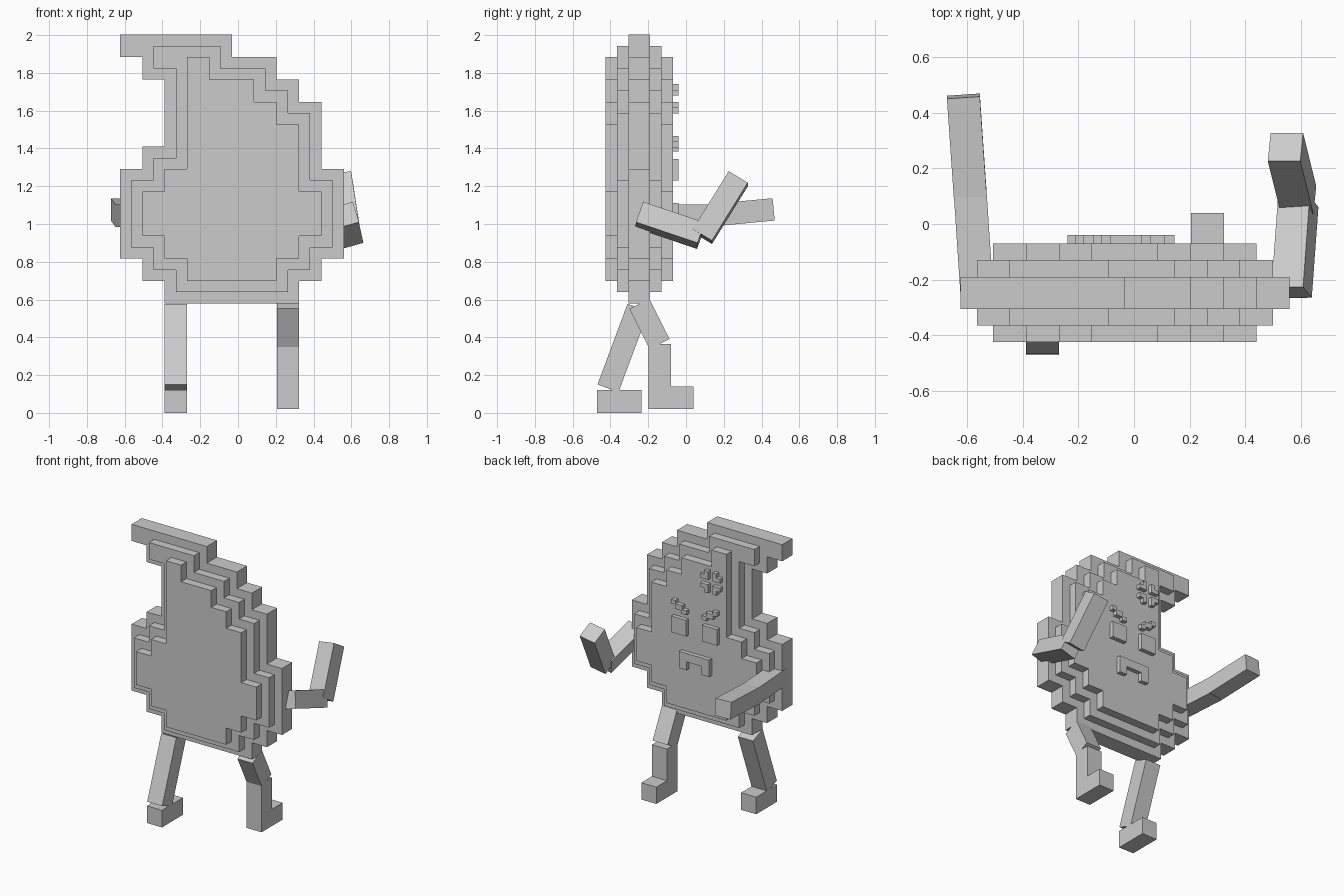
import bpy, bmesh, math
from mathutils import Vector, Matrix

if "Cube" in bpy.data.objects:
    bpy.data.objects.remove(bpy.data.objects["Cube"])

U = 0.1185          # width of one body block
X0, Z0 = -0.625, 0.58
grey = bpy.data.materials.new("plain grey")
grey.diffuse_color = (0.6, 0.6, 0.6, 1)
grey.use_nodes = True
grey.node_tree.nodes["Principled BSDF"].inputs["Base Color"].default_value = grey.diffuse_color


def finish(name, bm):
    bmesh.ops.recalc_face_normals(bm, faces=bm.faces)
    me = bpy.data.meshes.new(name)
    bm.to_mesh(me)
    bm.free()
    me.materials.append(grey)
    ob = bpy.data.objects.new(name, me)
    bpy.context.collection.objects.link(ob)
    return ob


def slab(name, cells, step, x0, z0, y0, y1):
    """Extrude a set of square cells from y0 to y1."""
    bm = bmesh.new()
    for i, k in cells:
        bm.faces.new([bm.verts.new((x0 + (i + a) * step, y0, z0 + (k + b) * step))
                      for a, b in ((0, 0), (1, 0), (1, 1), (0, 1))])
    bmesh.ops.remove_doubles(bm, verts=bm.verts, dist=1e-4)
    res = bmesh.ops.extrude_face_region(bm, geom=bm.faces[:], use_keep_orig=True)
    top = [v for v in res["geom"] if isinstance(v, bmesh.types.BMVert)]
    bmesh.ops.translate(bm, verts=top, vec=(0, y1 - y0, 0))
    bmesh.ops.recalc_face_normals(bm, faces=bm.faces)
    bmesh.ops.dissolve_limit(bm, angle_limit=0.01, verts=bm.verts, edges=bm.edges)
    return finish(name, bm)


def bar(name, p0, p1, side=(1, 0, 0), w=U):
    """Square bar from p0 to p1, with one section axis close to side."""
    p0, p1 = Vector(p0), Vector(p1)
    d = (p1 - p0).normalized()
    r = Vector(side)
    r = (r - d * r.dot(d)).normalized()
    rot = Matrix((r, d, r.cross(d))).transposed().to_4x4()
    m = Matrix.Translation((p0 + p1) / 2) @ rot @ Matrix.Diagonal((w, (p1 - p0).length, w, 1))
    bm = bmesh.new()
    bmesh.ops.create_cube(bm, size=1, matrix=m)
    return finish(name, bm)


def box(name, x, y, z):
    """Box from (min, max) ranges."""
    bm = bmesh.new()
    mid = [(a + b) / 2 for a, b in (x, y, z)]
    size = [b - a for a, b in (x, y, z)]
    bmesh.ops.create_cube(bm, size=1, matrix=Matrix.Translation(mid) @ Matrix.Diagonal((*size, 1)))
    return finish(name, bm)


# body: block rows from the bottom, as (first, last) columns
rows = [(2, 8), (1, 9), (0, 10), (0, 10), (0, 10), (0, 10),
        (1, 9), (2, 9), (2, 9), (2, 8), (1, 7), (0, 5)]
cells = {(i, k) for k in range(24) for i in range(2 * rows[k // 2][0], 2 * rows[k // 2][1])}
for name, y0, y1 in (("body_rim", -0.305, -0.19), ("body_middle", -0.365, -0.13),
                     ("body_core", -0.425, -0.07)):
    slab(name, cells, U / 2, X0, Z0, y0, y1)
    # each thicker layer is half a block smaller all round
    cells = {(i, k) for i, k in cells
             if all((i + a, k + b) in cells for a in (-1, 0, 1) for b in (-1, 0, 1))}

# face, mirrored about the middle of the body
MID, FY = -0.035, (-0.072, -0.04)


def face_box(name, s, a, b, z):
    x = sorted((MID + s * a, MID + s * b))
    box(name, x, FY, z)


for s, side in ((1, "right"), (-1, "left")):
    face_box(side + "_eye", s, 0.063, 0.18, (1.23, 1.345))
    face_box(side + "_brow_inner", s, 0.06, 0.098, (1.383, 1.413))
    face_box(side + "_brow_middle", s, 0.093, 0.15, (1.405, 1.442))
    face_box(side + "_brow_outer", s, 0.145, 0.18, (1.435, 1.465))

# frowning mouth
mouth = [(0, 0), (3, 0)] + [(i, 1) for i in range(4)]
slab("mouth", mouth, 0.06, MID - 0.12, 0.99, *FY)

# angry mark: four L shapes with their corners toward the centre
for sx in (-1, 1):
    for sz in (-1, 1):
        ell = [(0, 0), (1, 0), (0, 1), (1, 1)]
        ell.remove((int(sx > 0), int(sz > 0)))
        slab("angry_mark", ell, 0.03, -0.1625 + sx * 0.0475 - 0.03,
             1.6625 + sz * 0.0475 - 0.03, *FY)

# right leg, bent at the knee
RX, LX = 0.265, -0.329
bar("right_thigh", (RX, -0.247, 0.578), (RX, -0.14, 0.365))
box("right_shin", (RX - U / 2, RX + U / 2), (-0.198, -0.08), (0.08, 0.365))
box("right_foot", (RX - U / 2, RX + U / 2), (-0.198, 0.04), (0.02, 0.14))

# left leg, stretched back
bar("left_leg", (LX, -0.254, 0.557), (LX, -0.413, 0.13))
box("left_foot", (LX - U / 2, LX + U / 2), (-0.471, -0.236), (0, 0.122))

# left arm, reaching forward
bar("left_upper_arm", (-0.566, -0.24, 1.043), (-0.59, 0.12, 1.043))
bar("left_forearm", (-0.589, 0.1, 1.043), (-0.614, 0.46, 1.077))

# right arm, raised at the elbow
bar("right_upper_arm", (0.567, -0.247, 1.048), (0.591, 0.079, 0.938), (0.96, 0, 0.28))
bar("right_forearm", (0.592, 0.087, 0.934), (0.545, 0.277, 1.24), (0.96, 0, 0.16))
